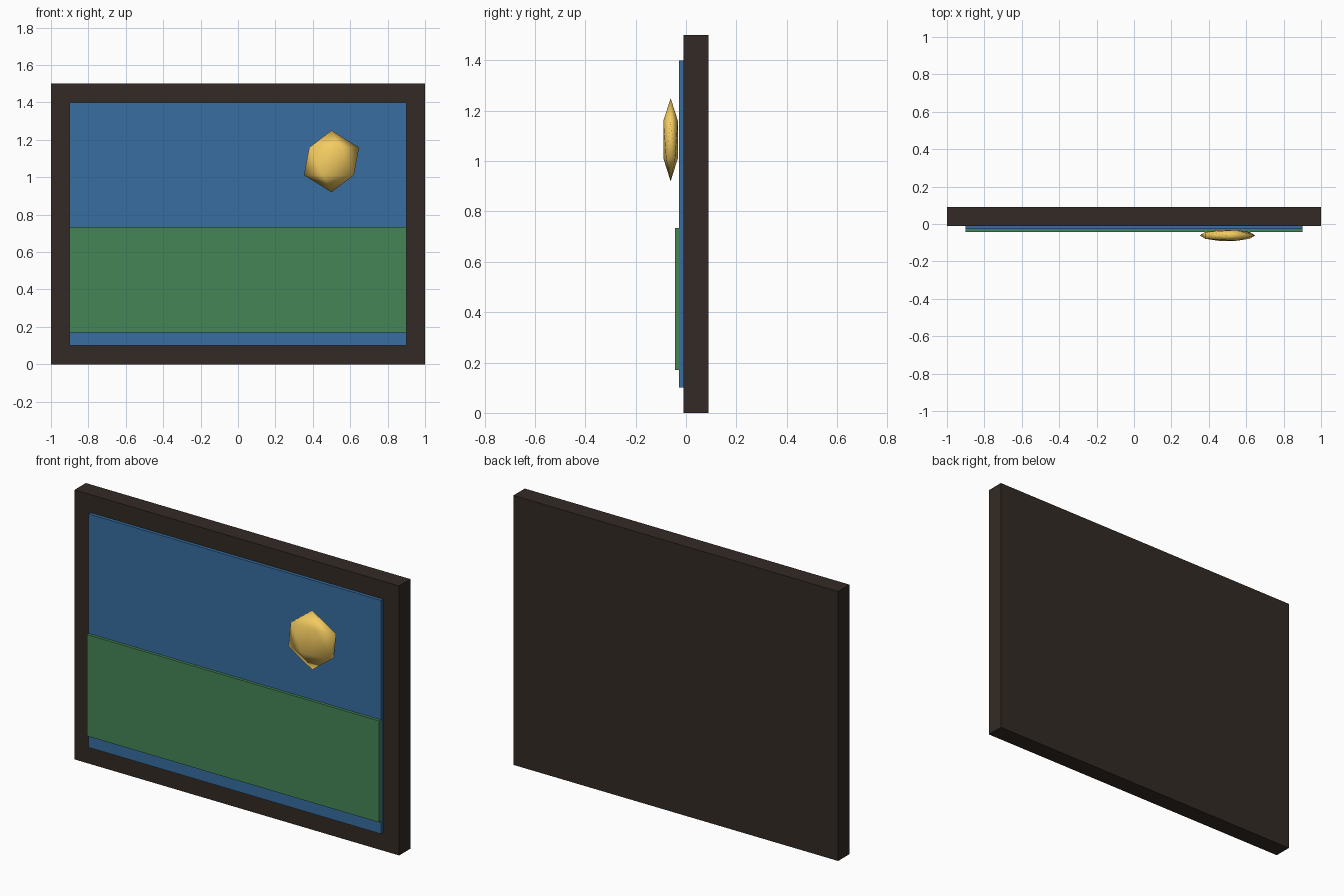
import bpy

if "Cube" in bpy.data.objects:
    bpy.data.objects.remove(bpy.data.objects["Cube"])


def paint(obj, name, rgb):
    mat = bpy.data.materials.new(name)
    mat.diffuse_color = (*rgb, 1.0)
    mat.use_nodes = True
    mat.node_tree.nodes["Principled BSDF"].inputs["Base Color"].default_value = mat.diffuse_color
    obj.data.materials.append(mat)


def box(name, x, y, z, rgb):
    """Box from (min, max) ranges on each axis."""
    spans = (x, y, z)
    bpy.ops.mesh.primitive_cube_add(size=1, location=[(a + b) / 2 for a, b in spans])
    obj = bpy.context.object
    obj.name = name
    obj.scale = [b - a for a, b in spans]
    bpy.ops.object.transform_apply(location=False, rotation=False, scale=True)
    paint(obj, name + "_colour", rgb)
    return obj


# Solid dark frame with the picture panels layered on its front
box("frame", (-1.0, 1.0), (-0.01, 0.09), (0.0, 1.5), (0.033, 0.023, 0.018))
box("sky_panel", (-0.9, 0.9), (-0.028, -0.005), (0.1, 1.4), (0.038, 0.155, 0.355))
box("meadow_panel", (-0.9, 0.9), (-0.044, -0.026), (0.17, 0.735), (0.06, 0.235, 0.093))

# Sun: coarse flattened icosphere, smooth shaded
bpy.ops.mesh.primitive_ico_sphere_add(subdivisions=1, radius=0.165,
                                      location=(0.5, -0.061, 1.085))
sun = bpy.context.object
sun.name = "sun"
sun.scale = (1.0, 0.207, 1.0)
bpy.ops.object.transform_apply(location=False, rotation=False, scale=True)
bpy.ops.object.shade_smooth()
paint(sun, "sun_colour", (0.9, 0.6, 0.12))
